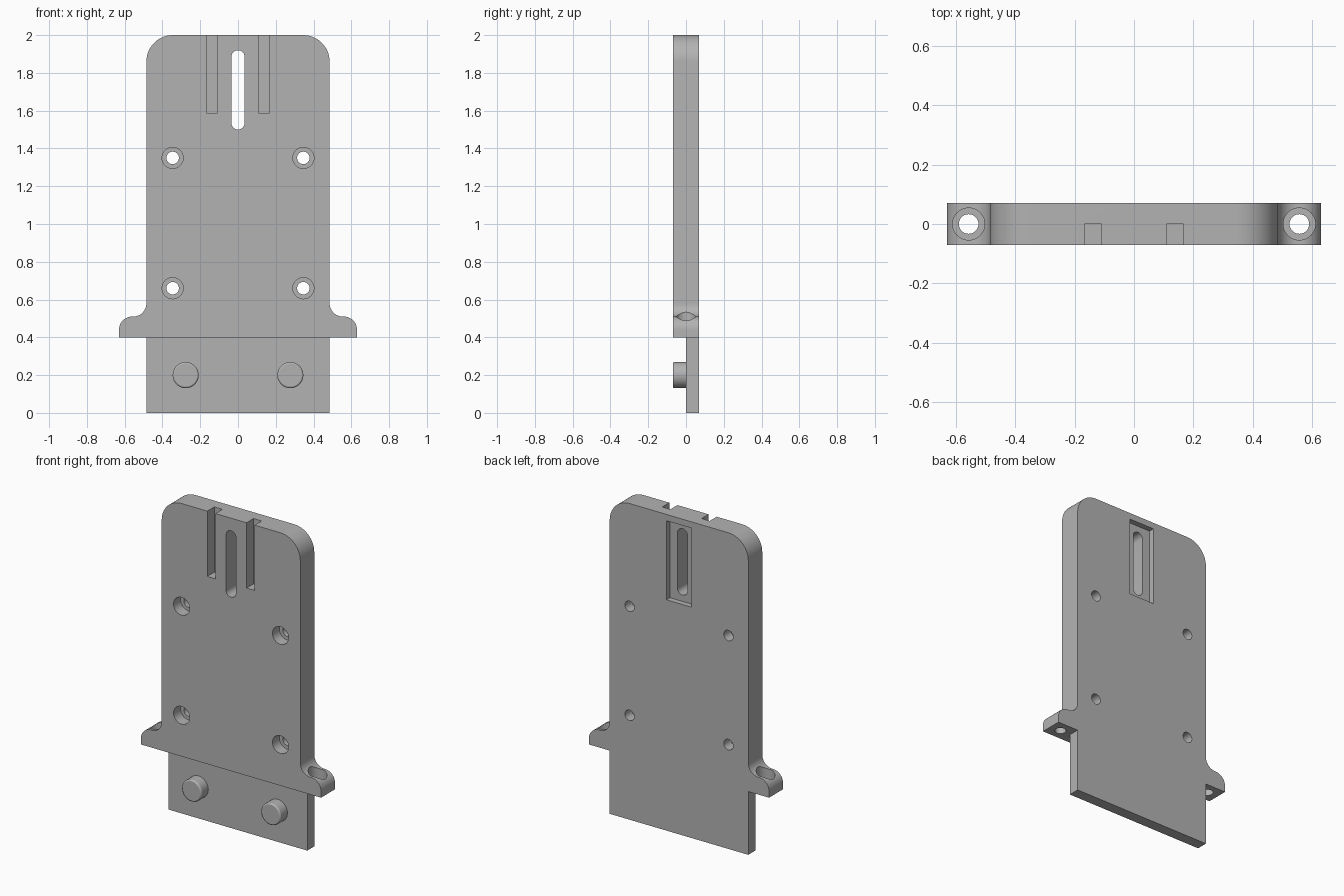
import bpy, bmesh, math
from mathutils import Matrix, Vector

cube = bpy.data.objects.get("Cube")
if cube:
    bpy.data.objects.remove(cube, do_unlink=True)

grey = bpy.data.materials.new("grey plastic")
grey.use_nodes = True
GREY = (0.45, 0.45, 0.45, 1)
grey.diffuse_color = GREY
grey.node_tree.nodes["Principled BSDF"].inputs["Base Color"].default_value = GREY


def make_object(name, bm):
    bmesh.ops.recalc_face_normals(bm, faces=bm.faces)
    mesh = bpy.data.meshes.new(name)
    bm.to_mesh(mesh)
    bm.free()
    mesh.materials.append(grey)
    obj = bpy.data.objects.new(name, mesh)
    bpy.context.collection.objects.link(obj)
    return obj


def arc(cx, cz, r, start, end, steps=14):
    angles = [math.radians(start + (end - start) * i / steps) for i in range(steps + 1)]
    return [(cx + r * math.cos(a), cz + r * math.sin(a)) for a in angles]


def extrude_outline(name, points, y0, y1):
    bm = bmesh.new()
    face = bm.faces.new([bm.verts.new((x, y0, z)) for x, z in points])
    new = bmesh.ops.extrude_face_region(bm, geom=[face])["geom"]
    bmesh.ops.translate(bm, vec=(0, y1 - y0, 0),
                        verts=[v for v in new if isinstance(v, bmesh.types.BMVert)])
    return make_object(name, bm)


def box(name, x0, x1, y0, y1, z0, z1):
    return extrude_outline(name, [(x0, z0), (x1, z0), (x1, z1), (x0, z1)], y0, y1)


def cylinder(name, start, end, r, sides=40):
    start, end = Vector(start), Vector(end)
    axis = end - start
    turn = axis.to_track_quat('Z', 'Y').to_matrix().to_4x4()
    bm = bmesh.new()
    bmesh.ops.create_cone(bm, cap_ends=True, segments=sides, radius1=r, radius2=r,
                          depth=axis.length,
                          matrix=Matrix.Translation((start + end) / 2) @ turn)
    return make_object(name, bm)


def smooth(obj):
    bpy.ops.object.select_all(action='DESELECT')
    obj.select_set(True)
    bpy.context.view_layer.objects.active = obj
    bpy.ops.object.shade_smooth_by_angle(angle=math.radians(30))


W, T = 0.485, 0.07        # half width, half thickness
EAR, STEP = 0.63, 0.4     # half width over the ears, height of the step

# Plate outline: tongue, ear, fillet and rounded top corner, mirrored
half = [(W, 0), (W, STEP), (EAR, STEP)]
half += arc(EAR - 0.07, 0.44, 0.07, 0, 90)
half += arc(W + 0.07, 0.58, 0.07, 270, 180)
half += arc(W - 0.14, 1.86, 0.14, 0, 90)
plate = extrude_outline("plate", half + [(-x, z) for x, z in reversed(half)], -T, T)

# Cutters: tongue recess, long slot and its rear pocket
cutters = [
    box("tongue_recess", -1, 1, -0.3, 0, -0.1, STEP),
    extrude_outline("slot", arc(0, 1.885, 0.035, 0, 180) + arc(0, 1.535, 0.035, 180, 360), -0.2, 0.2),
    box("rear_pocket", -0.088, 0.088, 0.035, 0.2, 1.46, 1.96),
]
for s in (-1, 1):
    # Top grooves
    a, b = sorted((s * 0.109, s * 0.166))
    cutters.append(box("groove", a, b, -0.2, 0, 1.587, 2.2))
    # Counterbored screw holes
    for z in (0.66, 1.35):
        x = s * 0.346
        cutters.append(cylinder("screw_hole", (x, -0.2, z), (x, 0.2, z), 0.033))
        cutters.append(cylinder("screw_counterbore", (x, -0.2, z), (x, 0, z), 0.056))
    # Counterbored ear holes
    x = s * 0.557
    cutters.append(cylinder("ear_hole", (x, 0, 0.3), (x, 0, 0.7), 0.033))
    cutters.append(cylinder("ear_counterbore", (x, 0, 0.45), (x, 0, 0.7), 0.054))

bpy.context.view_layer.objects.active = plate
for cutter in cutters:
    cutter.hide_render = True
    mod = plate.modifiers.new("cut", 'BOOLEAN')
    mod.operation = 'DIFFERENCE'
    mod.solver = 'EXACT'
    mod.object = cutter
    bpy.ops.object.modifier_apply(modifier=mod.name)
for cutter in cutters:
    bpy.data.objects.remove(cutter, do_unlink=True)
smooth(plate)

# Locating pegs on the tongue, with softened tips
for side, s in (("right", -1), ("left", 1)):
    peg = cylinder(side + "_peg", (s * 0.277, 0.01, 0.2), (s * 0.277, -T, 0.2), 0.069)
    bevel = peg.modifiers.new("soft_edge", 'BEVEL')
    bevel.width = 0.008
    bevel.segments = 2
    bevel.limit_method = 'ANGLE'
    smooth(peg)
